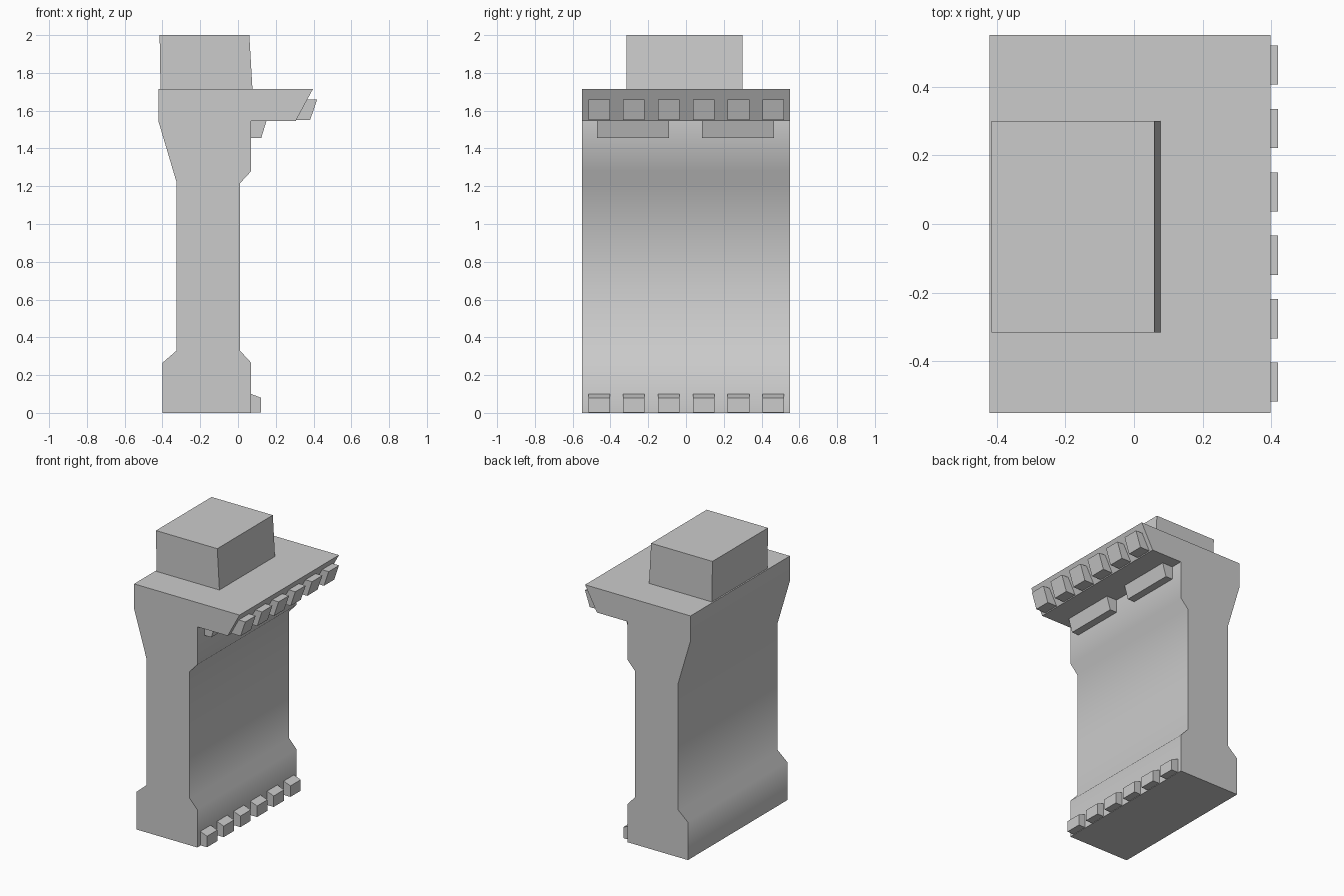
import bpy, bmesh, math

if "Cube" in bpy.data.objects:
    bpy.data.objects.remove(bpy.data.objects["Cube"])


def extrude_profile(name, pts, y0, y1):
    """Solid made by sweeping an x-z outline from y0 to y1."""
    bm = bmesh.new()
    face = bm.faces.new([bm.verts.new((x, y0, z)) for x, z in pts])
    ext = bmesh.ops.extrude_face_region(bm, geom=[face])
    moved = [v for v in ext["geom"] if isinstance(v, bmesh.types.BMVert)]
    bmesh.ops.translate(bm, verts=moved, vec=(0, y1 - y0, 0))
    bmesh.ops.recalc_face_normals(bm, faces=bm.faces)
    mesh = bpy.data.meshes.new(name)
    bm.to_mesh(mesh)
    bm.free()
    obj = bpy.data.objects.new(name, mesh)
    bpy.context.collection.objects.link(obj)
    return obj


# Wall body: flared foot, slim middle, overhanging ledge
wall = extrude_profile("wall_body", [
    (-0.40, 0), (0.07, 0), (0.07, 0.265), (0.01, 0.33),
    (0.01, 1.215), (0.07, 1.28), (0.07, 1.545), (0.305, 1.545),
    (0.397, 1.715), (-0.42, 1.715), (-0.42, 1.54), (-0.325, 1.22),
    (-0.325, 0.33), (-0.40, 0.265)], -0.55, 0.55)
bpy.context.view_layer.objects.active = wall
wall.select_set(True)
bpy.ops.object.shade_smooth_by_angle(angle=math.radians(50))  # soft bevel bends

# Block on top with a slightly sloped outer face
extrude_profile("top_block", [
    (-0.41, 1.705), (0.077, 1.705), (0.06, 2.0), (-0.415, 2.0)], -0.315, 0.30)

# Rows of six small blocks along the ledge and the foot
for i in range(6):
    y = -0.46 + i * 0.1845
    extrude_profile(f"ledge_block_{i + 1}", [
        (0.30, 1.551), (0.382, 1.551), (0.419, 1.66), (0.355, 1.66)],
        y - 0.057, y + 0.057)
    extrude_profile(f"foot_block_{i + 1}", [
        (0.01, 0.003), (0.122, 0.003), (0.122, 0.08), (0.07, 0.10), (0.01, 0.10)],
        y - 0.057, y + 0.057)

# Two long brackets under the ledge
for i, (y0, y1) in enumerate([(-0.47, -0.09), (0.085, 0.465)]):
    extrude_profile(f"ledge_bracket_{i + 1}", [
        (0.06, 1.455), (0.123, 1.455), (0.152, 1.55), (0.06, 1.55)], y0, y1)
